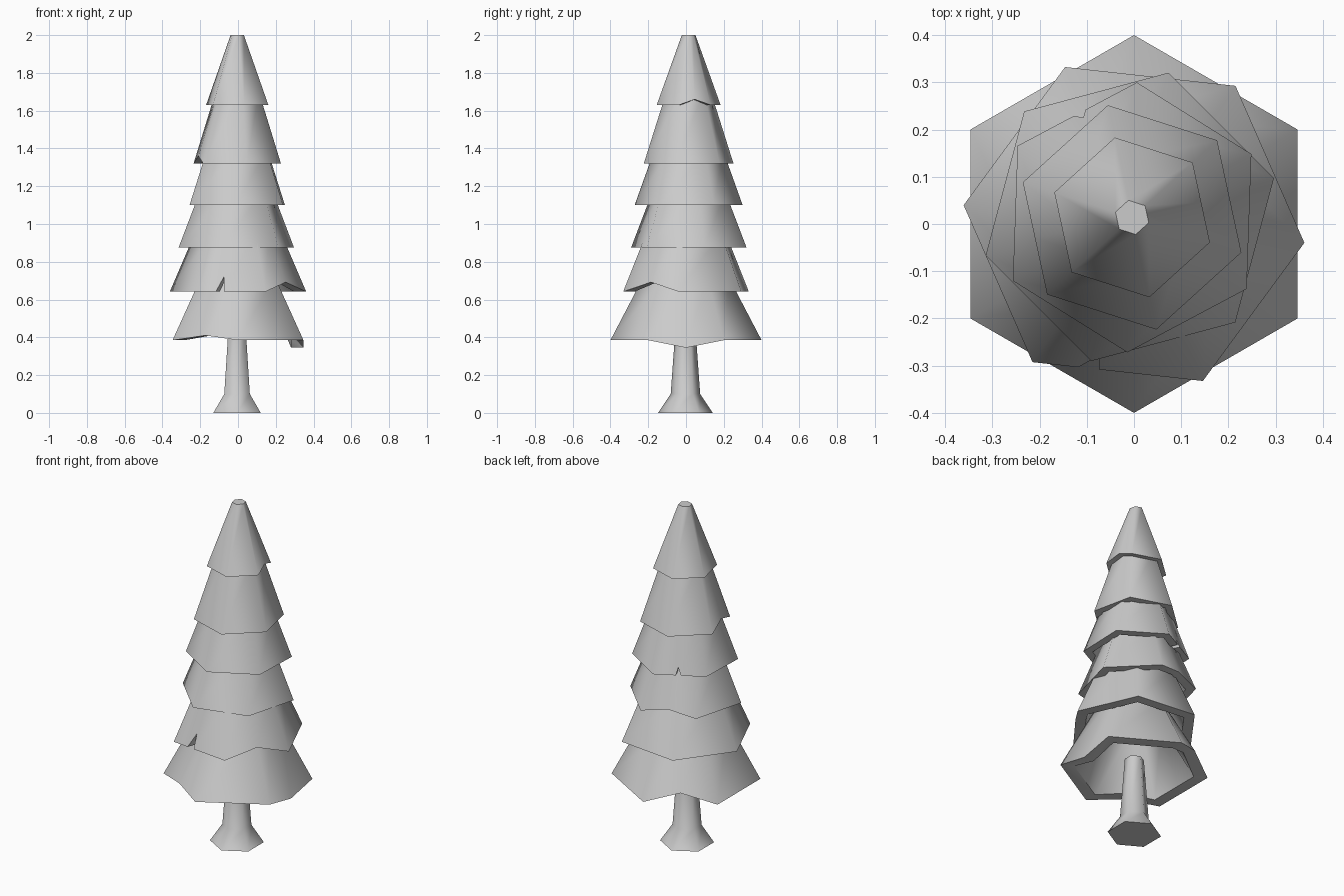
import bpy, bmesh
from math import cos, sin, radians, floor

if "Cube" in bpy.data.objects:
    bpy.data.objects.remove(bpy.data.objects["Cube"])


def hex_point(u, r, rot, c):
    # point on a hexagon outline; u counts corners, fractions lie along an edge
    k, f = floor(u), u - floor(u)
    a, b = radians(rot + 60 * k), radians(rot + 60 * (k + 1))
    return (c[0] + r * (cos(a) * (1 - f) + cos(b) * f),
            c[1] + r * (sin(a) * (1 - f) + sin(b) * f))


def finish(name, bm):
    bmesh.ops.recalc_face_normals(bm, faces=bm.faces)
    me = bpy.data.meshes.new(name)
    bm.to_mesh(me)
    bm.free()
    ob = bpy.data.objects.new(name, me)
    bpy.context.collection.objects.link(ob)
    bpy.ops.object.select_all(action='DESELECT')
    ob.select_set(True)
    bpy.context.view_layer.objects.active = ob
    bpy.ops.object.shade_smooth_by_angle(angle=radians(62))
    return ob


def loft(name, rings):
    bm = bmesh.new()
    loops = [[bm.verts.new(p) for p in ring] for ring in rings]
    n = len(loops[0])
    for lo, hi in zip(loops, loops[1:]):
        for i in range(n):
            j = (i + 1) % n
            bm.faces.new((lo[i], lo[j], hi[j], hi[i]))
    bm.faces.new(loops[0])
    bm.faces.new(loops[-1])
    return finish(name, bm)


def tier(name, z0, z1, r0, r1, rot, c, thick, bends=None, notches=None):
    # bends shift the rim vertically, notches cut it along the slope
    bends, notches = bends or {}, notches or {}
    us = sorted(set(range(6)) | set(bends) | set(notches))
    slope = (r0 - r1) / (z1 - z0)

    def rim(r):
        pts = []
        for u in us:
            dz = bends.get(u, 0) + notches.get(u, 0)
            x, y = hex_point(u, r - slope * notches.get(u, 0), rot, c)
            pts.append((x, y, z0 + dz))
        return pts

    def top(r, z):
        return [(*hex_point(u, r, rot, c), z) for u in us]

    inner_top = max(r1 - thick, 0.01)
    loft(name, [top(inner_top, z1 - 0.03), rim(r0 - thick), rim(r0), top(r1, z1)])


# trunk with flared foot
loft("trunk", [[(*hex_point(u, r, 30, (-0.005, -0.003)), z) for u in range(6)]
               for z, r in ((0, 0.145), (0.1, 0.078), (0.46, 0.052))])

# foliage tiers, bottom to top
mid = (-0.004, 0.014)
tier("foliage_tier_1", 0.385, 0.72, 0.40, 0.225, 30, (0, 0), 0.075,
     {1.5: 0.06, 3.5: 0.025, 5.5: -0.04})
tier("foliage_tier_2", 0.642, 0.95, 0.363, 0.23, -6.3, (0, 0), 0.065,
     {5.5: 0.05}, {4.27: 0, 4.37: 0.08, 4.39: 0})
tier("foliage_tier_3", 0.876, 1.17, 0.316, 0.20, 15, (-0.009, 0.015), 0.055,
     {1.5: 0.03})
tier("foliage_tier_4", 1.10, 1.39, 0.286, 0.182, 28, mid, 0.05,
     None, {1.43: 0, 1.47: 0.04, 1.53: 0})
tier("foliage_tier_5", 1.32, 1.70, 0.243, 0.12, -17.8, mid, 0.045, {3.5: 0.04})
tier("foliage_tier_6", 1.63, 2.00, 0.173, 0.037, -17.8, mid, 0.04, {0.5: 0.03})
